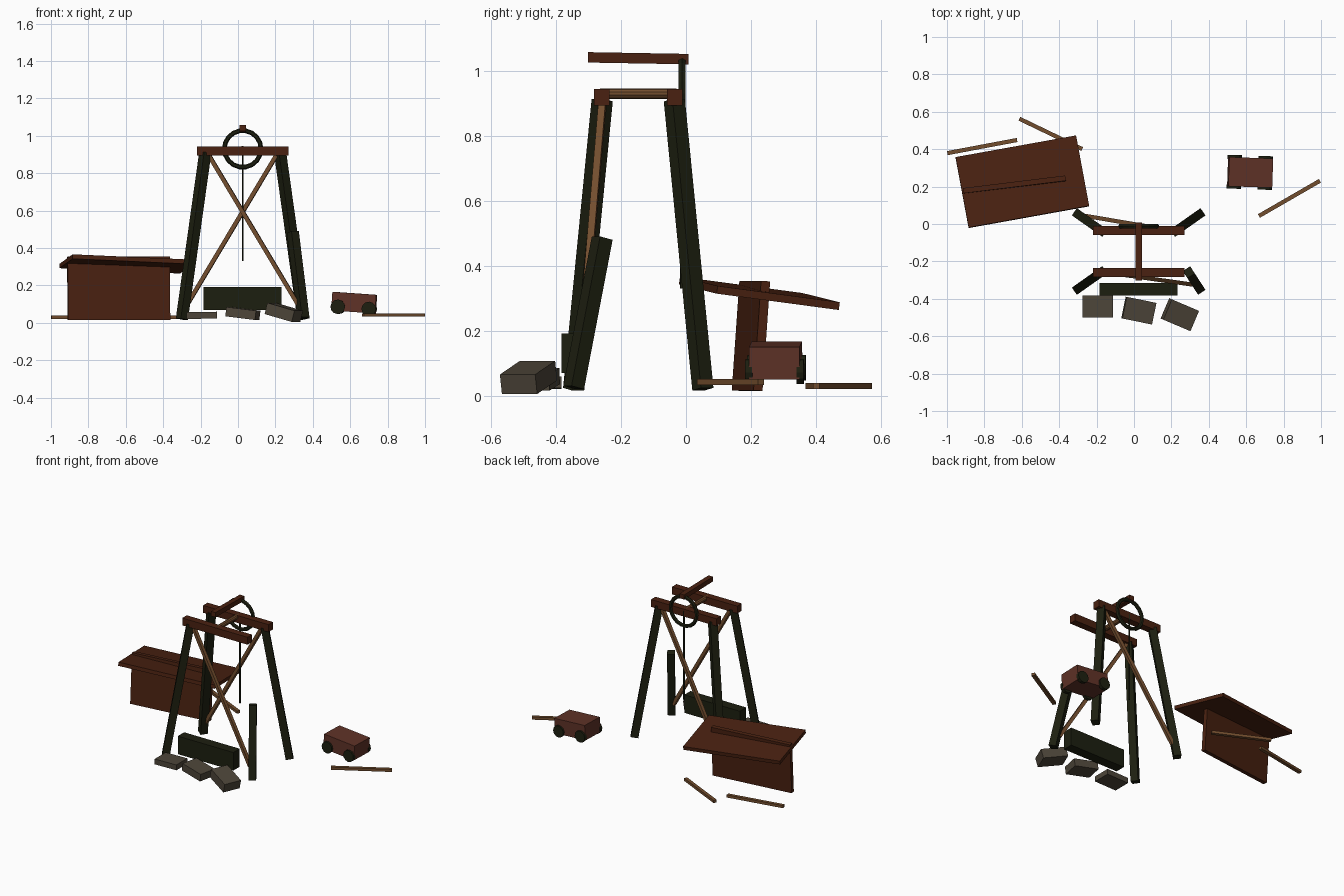
import bpy, math
from mathutils import Vector, Matrix, Euler

if "Cube" in bpy.data.objects:
    bpy.data.objects.remove(bpy.data.objects["Cube"])


def material(name, rgb):
    m = bpy.data.materials.new(name)
    m.diffuse_color = (*rgb, 1)
    m.use_nodes = True
    m.node_tree.nodes["Principled BSDF"].inputs["Base Color"].default_value = m.diffuse_color
    return m


DARK = material("dark weathered timber", (0.012, 0.0135, 0.005))
BROWN = material("red brown boards", (0.068, 0.0155, 0.0055))
TAN = material("tan wood", (0.17, 0.075, 0.027))
STONE = material("grey stone", (0.074, 0.06, 0.041))
RUST = material("rusty red", (0.115, 0.032, 0.02))


def finish(name, mat):
    o = bpy.context.object
    o.name = name
    o.data.materials.append(mat)
    return o


def box(name, loc, size, mat, rot=(0, 0, 0)):
    bpy.ops.mesh.primitive_cube_add(size=1)
    o = finish(name, mat)
    o.matrix_world = (Matrix.Translation(loc) @ Euler([math.radians(a) for a in rot]).to_matrix().to_4x4()
                      @ Matrix.Diagonal((*size, 1)))
    return o


def beam(name, a, b, w, h, mat):
    """Square timber between two points; w is the level width, h the other."""
    a, b = Vector(a), Vector(b)
    bpy.ops.mesh.primitive_cube_add(size=1)
    o = finish(name, mat)
    o.matrix_world = (Matrix.Translation((a + b) / 2) @ (b - a).to_track_quat('Z', 'Y').to_matrix().to_4x4()
                      @ Matrix.Diagonal((w, h, (b - a).length, 1)))
    return o


CX = 0.025  # centre of the headframe

# Headframe legs: three whole, the front right one snapped off
for side, s in (("left", -1), ("right", 1)):
    beam(f"back_leg_{side}", (CX + s * 0.325, 0.052, 0.02), (CX + s * 0.2, -0.036, 0.91), 0.047, 0.047, DARK)
beam("front_leg_left", (CX - 0.325, -0.346, 0.02), (CX - 0.2, -0.258, 0.91), 0.047, 0.047, DARK)
beam("broken_front_leg", (CX + 0.325, -0.346, 0.025), (CX + 0.268, -0.258, 0.485), 0.047, 0.047, DARK)

# Cross beams on top of the legs
for name, y in (("front_top_beam", -0.259), ("back_top_beam", -0.035)):
    box(name, (CX, y, 0.919), (0.49, 0.048, 0.05), BROWN)

# Diagonal braces
beam("front_brace", (-0.155, -0.258, 0.895), (0.32, -0.325, 0.10), 0.022, 0.022, TAN)
beam("back_brace", (0.205, -0.035, 0.895), (-0.27, 0.045, 0.10), 0.022, 0.022, TAN)

# Winding wheel, axle, rope and loose top bar
bpy.ops.mesh.primitive_torus_add(major_radius=0.098, minor_radius=0.0125, major_segments=18,
                                 minor_segments=6, location=(CX, -0.012, 0.93),
                                 rotation=(math.pi / 2, 0, 0))
finish("winding_wheel", DARK)
bpy.ops.mesh.primitive_cylinder_add(vertices=10, radius=0.016, depth=0.235,
                                    location=(CX, -0.147, 0.93), rotation=(math.pi / 2, 0, 0))
finish("axle", TAN)
bpy.ops.mesh.primitive_cylinder_add(vertices=6, radius=0.005, depth=0.6, location=(CX, -0.014, 0.63))
finish("rope", DARK)
box("top_bar", (CX, -0.147, 1.039), (0.034, 0.31, 0.032), BROWN, (-1, 0, 0))

# Low panel across the front
box("front_panel", (CX, -0.349, 0.13), (0.417, 0.068, 0.122), DARK)

# Three tumbled stones
for i, (x, y, z, t) in enumerate(((-0.193, -0.442, 0.04, 0.036),
                                  (0.026, -0.463, 0.05, 0.05),
                                  (0.245, -0.485, 0.056, 0.062))):
    box(f"stone_{i + 1}", (x, y, z), (0.163, 0.118, t), STONE, (0, 8 * i - 1, -11.5 * i))

# Collapsed hut: one leaning wall poking through a tilted roof
box("hut_wall", (-0.638, 0.2, 0.184), (0.55, 0.028, 0.338), BROWN, (-4, 0, 7))
box("hut_roof", (-0.597, 0.226, 0.315), (0.655, 0.386, 0.024), BROWN, (-7.5, 2.5, 10.2))

# Planks lying on the ground
for i, (a, b) in enumerate((((-0.998, 0.379, 0.03), (-0.625, 0.449, 0.03)),
                            ((-0.613, 0.563, 0.03), (-0.277, 0.401, 0.03)),
                            ((0.668, 0.043, 0.042), (0.994, 0.231, 0.042)))):
    beam(f"loose_plank_{i + 1}", a, b, 0.022, 0.018, TAN)

# Ore cart: body and four wheels, tipped a little
cart = Matrix.Translation((0.621, 0.276, 0.108)) @ Euler((0, math.radians(4), math.radians(-2))).to_matrix().to_4x4()
body = box("cart_body", (0, 0, 0), (0.235, 0.156, 0.1), RUST)
body.matrix_world = cart @ Matrix.Diagonal((0.235, 0.156, 0.1, 1))
for sx in (-1, 1):
    for sy in (-1, 1):
        bpy.ops.mesh.primitive_cylinder_add(vertices=12, radius=0.039, depth=0.022)
        wheel = finish("cart_wheel", DARK)
        wheel.matrix_world = (cart @ Matrix.Translation((sx * 0.083, sy * 0.079, -0.028))
                              @ Matrix.Rotation(math.pi / 2, 4, 'X'))
